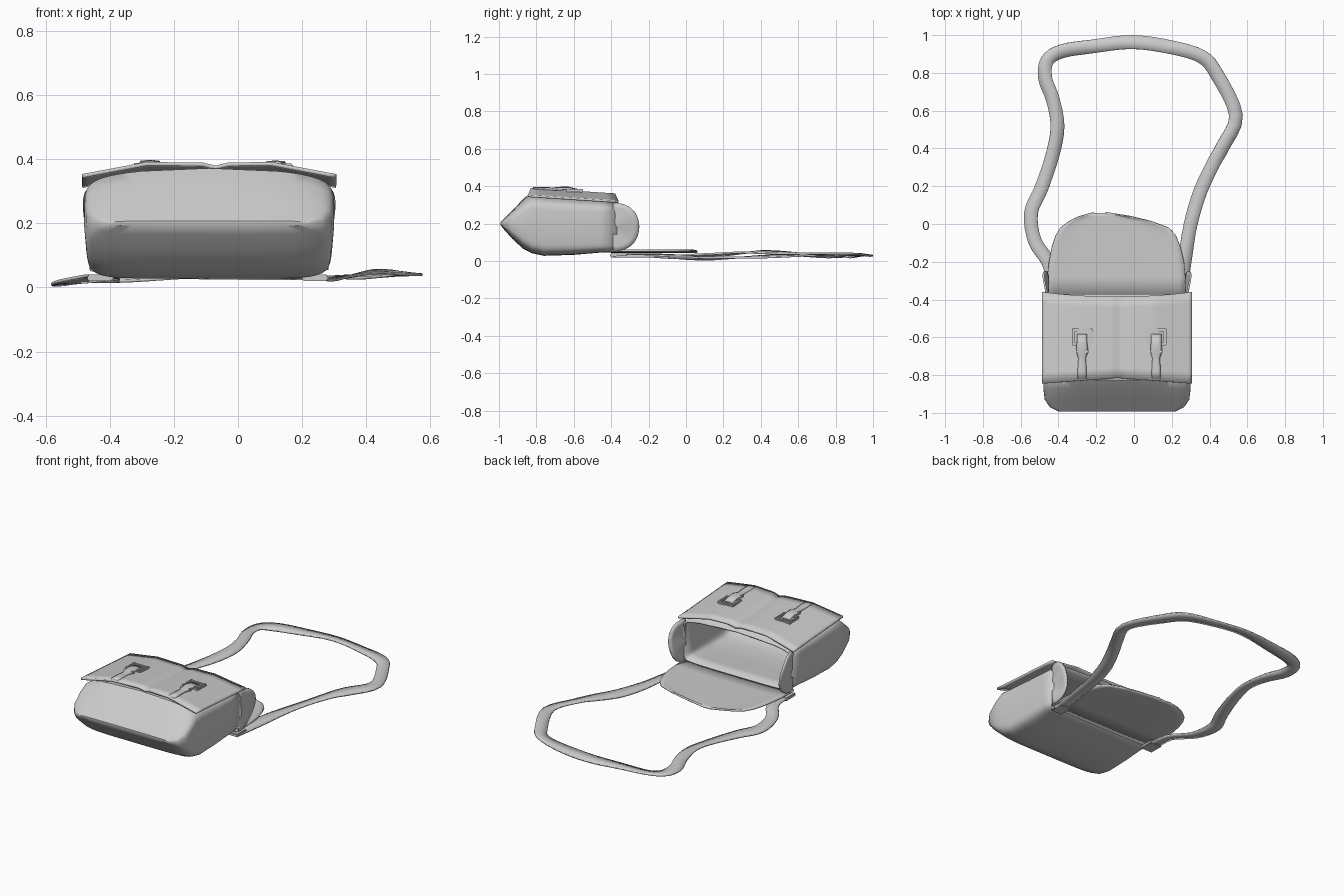
import bpy, bmesh, math
from mathutils import Vector

if "Cube" in bpy.data.objects:
    bpy.data.objects.remove(bpy.data.objects["Cube"])

CX = -0.09  # centre line of the bag


def finish(name, bm, thick=0.0, offset=0.0, angle=40, subsurf=0):
    bmesh.ops.recalc_face_normals(bm, faces=bm.faces[:])
    me = bpy.data.meshes.new(name)
    bm.to_mesh(me)
    bm.free()
    ob = bpy.data.objects.new(name, me)
    bpy.context.collection.objects.link(ob)
    if subsurf:
        m = ob.modifiers.new("smooth", 'SUBSURF')
        m.levels = m.render_levels = subsurf
    if thick:
        m = ob.modifiers.new("thickness", 'SOLIDIFY')
        m.thickness, m.offset = thick, offset
    bpy.ops.object.select_all(action='DESELECT')
    bpy.context.view_layer.objects.active = ob
    ob.select_set(True)
    bpy.ops.object.shade_smooth_by_angle(angle=math.radians(angle))
    return ob


def loft(rows, name, closed=False, cap=False, **kw):
    bm = bmesh.new()
    vs = [[bm.verts.new(p) for p in r] for r in rows]
    n = len(rows[0])
    for a, b in zip(vs, vs[1:]):
        for i in range(n if closed else n - 1):
            j = (i + 1) % n
            bm.faces.new((a[i], a[j], b[j], b[i]))
    if cap:
        bm.faces.new(vs[0])
    return finish(name, bm, **kw)


def box(name, centre, size, bevel=0.004):
    bm = bmesh.new()
    bmesh.ops.create_cube(bm, size=1)
    for v in bm.verts:
        v.co = Vector([c + a * s for c, a, s in zip(centre, v.co, size)])
    bmesh.ops.bevel(bm, geom=bm.edges[:], offset=bevel, segments=2, affect='EDGES')
    return finish(name, bm)


def spow(v, e):
    return math.copysign(abs(v) ** e, v)


# Hollow pouch, lofted from the wedge-shaped base to the open mouth
def ring(y, hx, z0, z1, crown, e):
    pts = []
    for i in range(56):
        t = 2 * math.pi * i / 56
        u, w = spow(math.cos(t), e), spow(math.sin(t), e)
        z = (z0 + z1) / 2 + w * (z1 - z0) / 2
        if w > 0:
            z += crown * (1 - u * u) * w
        pts.append((CX + hx * u * (1 if w > 0 else 1 + 0.03 * w), y, z))
    return pts


stations = [(-0.992, 0.31, 0.192, 0.208, 0, 0.5), (-0.97, 0.355, 0.165, 0.23, 0, 0.45),
            (-0.93, 0.383, 0.12, 0.268, 0, 0.4), (-0.87, 0.39, 0.065, 0.32, 0.012, 0.33),
            (-0.825, 0.39, 0.042, 0.342, 0.03, 0.28), (-0.76, 0.388, 0.028, 0.335, 0.03, 0.26),
            (-0.6, 0.385, 0.033, 0.322, 0.03, 0.25), (-0.46, 0.38, 0.045, 0.312, 0.03, 0.22),
            (-0.37, 0.375, 0.048, 0.305, 0.03, 0.2)]
loft([ring(*s) for s in stations], "pouch", closed=True, cap=True, thick=0.01, offset=-1)


# Front panel sheet, crowned, with a shallow crease down the middle
def panel_z(x, y):
    u = (x - CX) / 0.395
    t = (y + 0.83) / 0.46
    crown = 0.038 * min(1, (1 - abs(u)) / 0.5)
    crease = 0.01 * math.exp(-((x + 0.07) / 0.025) ** 2)
    return 0.347 - 0.03 * t + crown - crease


rows = []
for j in range(9):
    row = []
    for i in range(41):
        x = CX - 0.396 + 0.792 * i / 40
        front = -0.845 + 0.03 * (1 - abs((x - CX) / 0.396))
        back = -0.36 - 0.025 * (1 - ((x - CX) / 0.396) ** 2)
        y = front + (back - front) * j / 8
        row.append((x, y, panel_z(x, y)))
    rows.append(row)
loft(rows, "front_panel", thick=0.012, offset=0, angle=50)

# Back panel with its rounded upper end lying open
flap = [(-0.40, -0.462, 0.275), (-0.28, -0.46, 0.272), (-0.2, -0.45, 0.265), (-0.12, -0.435, 0.246),
        (-0.06, -0.415, 0.222), (-0.02, -0.39, 0.185), (0.015, -0.345, 0.09), (0.04, -0.29, -0.02),
        (0.058, -0.22, -0.14)]
rows = []
for y, a, b in flap:
    row = []
    for i in range(21):
        u = 2 * i / 20 - 1
        rim = 0.008 * abs(u) ** 4
        row.append(((a + b) / 2 + u * (b - a) / 2, y, 0.048 + rim))
    rows.append(row)
loft(rows, "back_panel", thick=0.01, offset=0)

# Rounded side gussets standing past the mouth
for side, label in ((-1, "left"), (1, "right")):
    rows = []
    for k in range(6):
        r = k / 5
        row = []
        for i in range(25):
            a = -math.pi / 2 + math.pi * i / 24
            y = -0.39 + 0.14 * r * spow(math.cos(a), 0.8)
            z = 0.182 + 0.128 * r * math.sin(a)
            x = CX + side * (0.368 + 0.012 * r * math.cos(a) + 0.012 * math.sin(a * 2) * r)
            row.append((x, y, z))
        rows.append(row)
    loft(rows, label + "_gusset", thick=0.01, offset=0)

# Two buckles: square frame, prong plate and hanging tongue
for bx, label in ((-0.275, "left"), (0.117, "right")):
    def on(y):
        return panel_z(bx, y)
    z = on(-0.6) + 0.008
    for s in (-1, 1):
        box(label + "_frame_side", (bx + s * 0.046, -0.595, z), (0.016, 0.09, 0.016))
    box(label + "_frame_top", (bx, -0.56, on(-0.56) + 0.008), (0.108, 0.018, 0.016))
    box(label + "_frame_bottom", (bx, -0.634, on(-0.634) + 0.008), (0.108, 0.016, 0.016))
    tongue = [(-0.585, 0.026, 0.012), (-0.63, 0.026, 0.02), (-0.66, 0.03, 0.018), (-0.69, 0.026, 0.014),
              (-0.71, 0.018, 0.01), (-0.74, 0.02, 0.01), (-0.78, 0.022, 0.008), (-0.818, 0.022, 0.005)]
    rows = [[(bx + w * u, y, on(y) + h - 0.004 * u * u) for u in (-1, -0.5, 0, 0.5, 1)]
            for y, w, h in tongue]
    loft(rows, label + "_tongue", thick=0.012, offset=0)
    box(label + "_keeper", (bx, -0.675, on(-0.675) + 0.012), (0.066, 0.022, 0.018))

# Shoulder strap: flat band swept along a loose loop, ends under the back panel
path = [(-0.43, -0.39, 0.03), (-0.445, -0.22, 0.03), (-0.525, -0.09, 0.018), (-0.545, 0.06, 0.013),
        (-0.49, 0.19, 0.016), (-0.43, 0.37, 0.022), (-0.405, 0.52, 0.028), (-0.43, 0.66, 0.028),
        (-0.47, 0.77, 0.025), (-0.46, 0.865, 0.025), (-0.38, 0.915, 0.025), (-0.22, 0.94, 0.03),
        (-0.01, 0.963, 0.034), (0.2, 0.935, 0.032), (0.36, 0.885, 0.034), (0.44, 0.79, 0.036),
        (0.54, 0.575, 0.042), (0.47, 0.41, 0.048), (0.42, 0.32, 0.046), (0.35, 0.17, 0.034),
        (0.3, 0.0, 0.03), (0.272, -0.17, 0.03), (0.24, -0.39, 0.028)]
P = [Vector(p) for p in path]
fine = []
for i in range(len(P) - 1):
    p0, p1, p2, p3 = P[max(i - 1, 0)], P[i], P[i + 1], P[min(i + 2, len(P) - 1)]
    for k in range(4):
        t = k / 4
        fine.append(0.5 * (2 * p1 + (p2 - p0) * t + (2 * p0 - 5 * p1 + 4 * p2 - p3) * t * t
                           + (3 * p1 - p0 - 3 * p2 + p3) * t ** 3))
fine.append(P[-1])
rows = []
for i, p in enumerate(fine):
    d = fine[min(i + 1, len(fine) - 1)] - fine[max(i - 1, 0)]
    side = Vector((-d.y, d.x, 0)).normalized()
    tilt = 0.006 * math.sin(i * 0.35)
    rows.append([p + side * 0.036 * u + Vector((0, 0, tilt * u)) for u in (-1, 0, 1)])
loft(rows, "shoulder_strap", thick=0.009, offset=0)

# Stitched tabs where the strap meets the back
for x, label in ((-0.43, "left"), (0.24, "right")):
    box(label + "_strap_tab", (x, -0.36, 0.03), (0.08, 0.09, 0.02))
